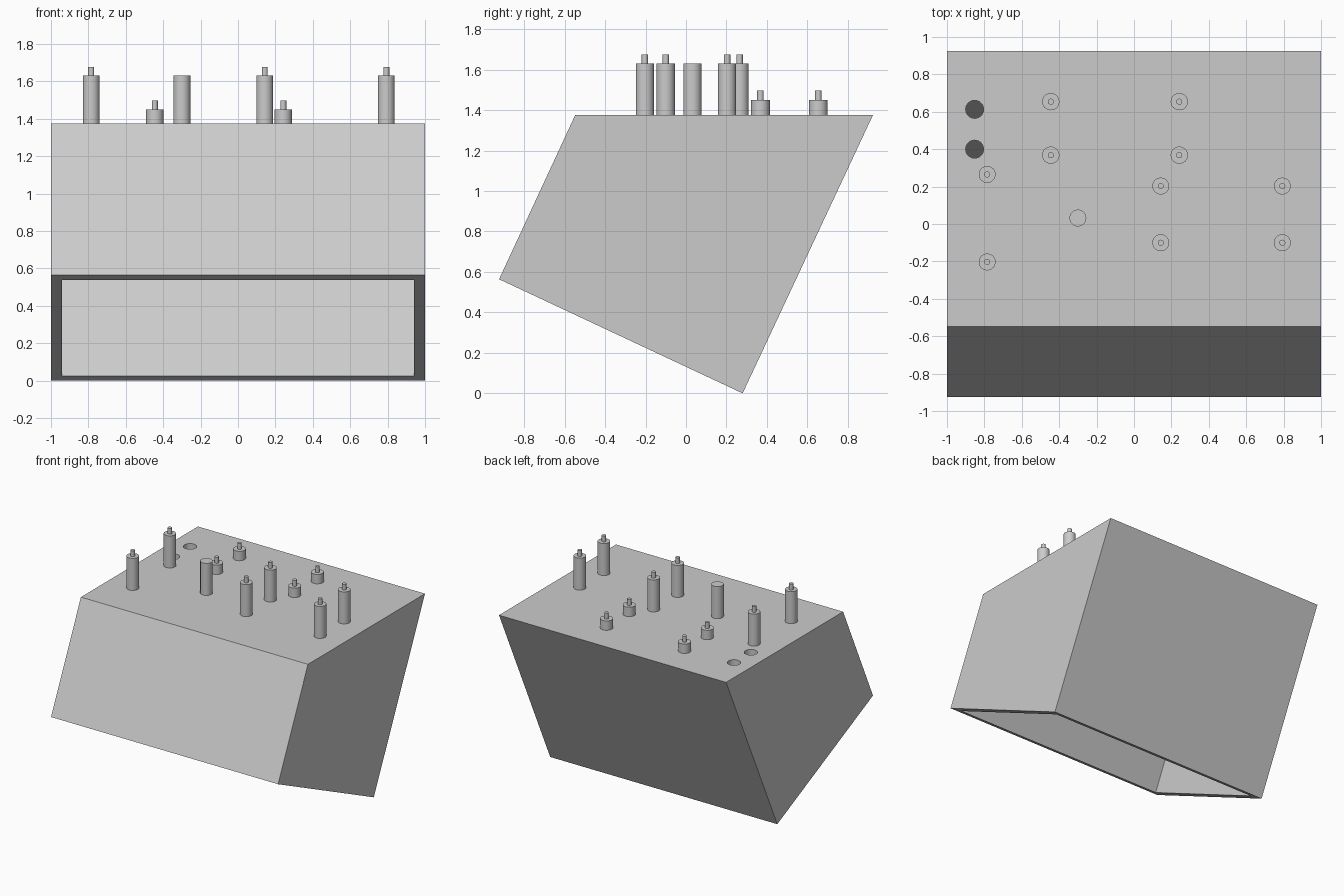
import bpy, bmesh, math
from mathutils import Vector

if "Cube" in bpy.data.objects:
    bpy.data.objects.remove(bpy.data.objects["Cube"])

TOP = 1.375          # height of the control panel
WALL = 0.06          # sheet thickness
PROFILE = [(-0.924, 0.564), (0.28, 0.0), (0.924, TOP), (-0.548, TOP)]  # (y, z)

grey = bpy.data.materials.new("light grey")
grey.diffuse_color = (0.6, 0.6, 0.6, 1)
grey.use_nodes = True
grey.node_tree.nodes["Principled BSDF"].inputs["Base Color"].default_value = grey.diffuse_color


def new_object(name, bm):
    bmesh.ops.recalc_face_normals(bm, faces=bm.faces[:])
    mesh = bpy.data.meshes.new(name)
    bm.to_mesh(mesh)
    bm.free()
    obj = bpy.data.objects.new(name, mesh)
    mesh.materials.append(grey)
    bpy.context.collection.objects.link(obj)
    return obj


def prism(name, pts, half):
    """Extrude a (y, z) profile across x from -half to half."""
    bm = bmesh.new()
    face = bm.faces.new([bm.verts.new((-half, y, z)) for y, z in pts])
    ext = bmesh.ops.extrude_face_region(bm, geom=[face])
    verts = [v for v in ext["geom"] if isinstance(v, bmesh.types.BMVert)]
    bmesh.ops.translate(bm, verts=verts, vec=(2 * half, 0, 0))
    return new_object(name, bm)


def inset(pts, dists):
    """Move each edge of a counter-clockwise profile inward by its distance."""
    lines = []
    for i, d in enumerate(dists):
        a, b = Vector(pts[i]), Vector(pts[(i + 1) % len(pts)])
        u = (b - a).normalized()
        lines.append((a + Vector((-u.y, u.x)) * d, u))
    out = []
    for i in range(len(lines)):
        (p, u), (q, v) = lines[i - 1], lines[i]
        w = q - p
        t = (w.x * v.y - w.y * v.x) / (u.x * v.y - u.y * v.x)
        out.append(tuple(p + u * t))
    return out


def revolve(name, x, y, rings, sides=32):
    """Closed turned part from (radius, z) rings."""
    bm = bmesh.new()
    loops = []
    for r, z in rings:
        loops.append([bm.verts.new((x + r * math.cos(2 * math.pi * k / sides),
                                    y + r * math.sin(2 * math.pi * k / sides), z))
                      for k in range(sides)])
    for lo, hi in zip(loops, loops[1:]):
        for k in range(sides):
            n = (k + 1) % sides
            bm.faces.new((lo[k], lo[n], hi[n], hi[k]))
    bm.faces.new(loops[0][::-1])
    bm.faces.new(loops[-1])
    return new_object(name, bm)


def smooth(obj):
    bpy.ops.object.select_all(action='DESELECT')
    obj.select_set(True)
    bpy.context.view_layer.objects.active = obj
    bpy.ops.object.shade_smooth_by_angle(angle=math.radians(35))


def cut(obj, cutter):
    cutter.hide_render = True
    bpy.context.view_layer.objects.active = obj
    mod = obj.modifiers.new("cut", 'BOOLEAN')
    mod.operation, mod.solver, mod.object = 'DIFFERENCE', 'EXACT', cutter
    bpy.ops.object.modifier_apply(modifier=mod.name)
    bpy.data.objects.remove(cutter)


# Slanted hollow housing, open on its lower face
housing = prism("housing", PROFILE, 1.0)
cut(housing, prism("cavity_cutter", inset(PROFILE, [-0.1, WALL, WALL, WALL]), 1 - WALL))

# Two round holes through the panel
for y in (0.613, 0.40):
    cut(housing, revolve("hole_cutter", -0.852, y, [(0.048, TOP - 0.12), (0.048, TOP + 0.1)]))
smooth(housing)

# Tall posts with a thin pin on top
for i, (x, y) in enumerate([(-0.785, 0.265), (-0.785, -0.203), (0.143, 0.203),
                            (0.143, -0.10), (0.793, 0.203), (0.793, -0.10)]):
    smooth(revolve(f"tall_post_{i + 1}", x, y,
                   [(0.045, TOP), (0.045, 1.63), (0.016, 1.63), (0.016, 1.676)]))

# Short posts with a thin pin on top
for i, (x, y) in enumerate([(x, y) for x in (-0.445, 0.242) for y in (0.368, 0.654)]):
    smooth(revolve(f"short_post_{i + 1}", x, y,
                   [(0.046, TOP), (0.046, 1.45), (0.016, 1.45), (0.016, 1.497)]))

# Plain post
smooth(revolve("plain_post", -0.30, 0.032, [(0.045, TOP), (0.045, 1.63)]))
